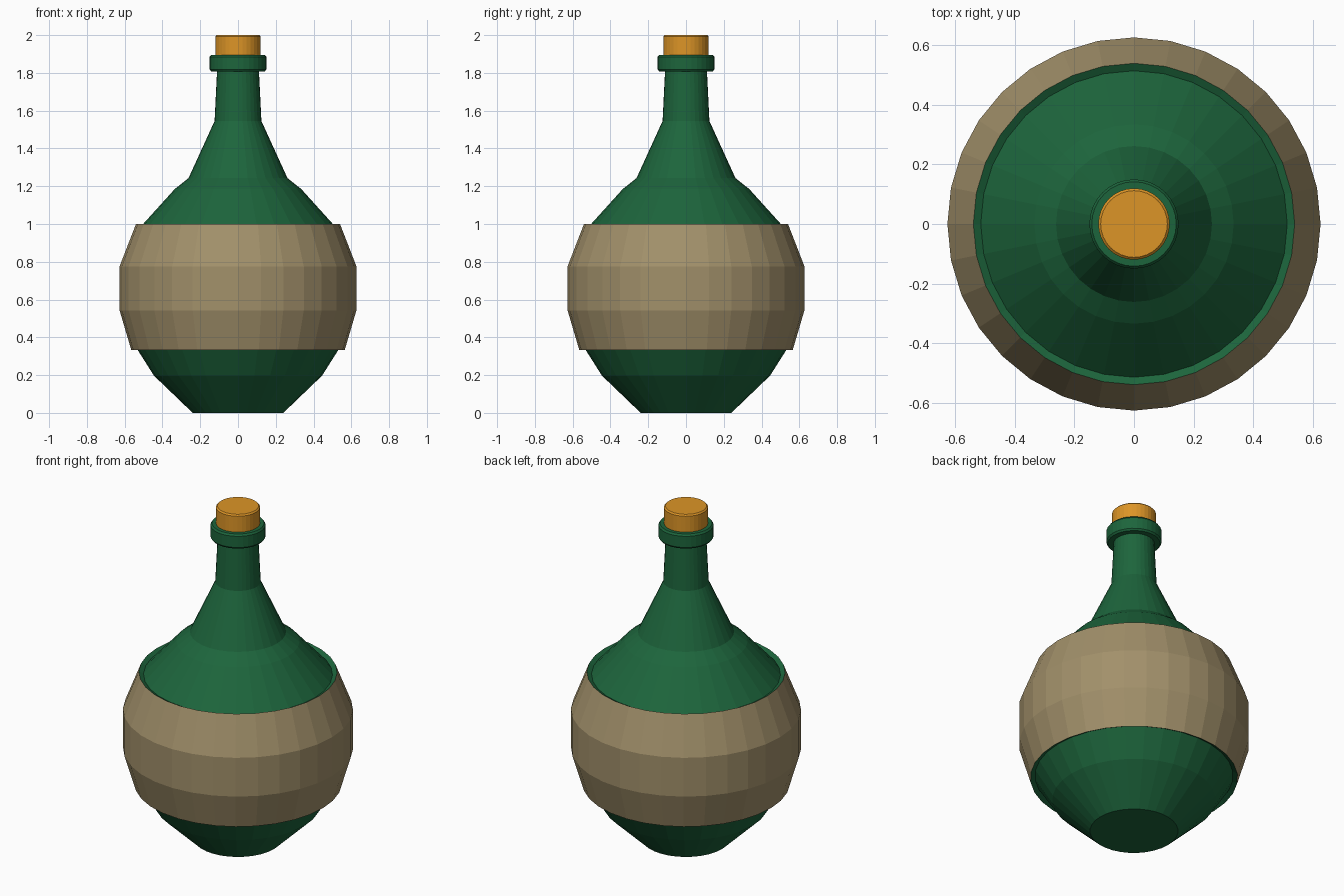
import bpy, bmesh, math

if "Cube" in bpy.data.objects:
    bpy.data.objects.remove(bpy.data.objects["Cube"])

SEGMENTS = 32


def material(name, rgb):
    m = bpy.data.materials.new(name)
    m.diffuse_color = (*rgb, 1)
    m.use_nodes = True
    m.node_tree.nodes["Principled BSDF"].inputs["Base Color"].default_value = m.diffuse_color
    return m


def lathe(name, profile, mats, slots=None):
    """Spin a closed (radius, z) profile about z; slots picks a material per ring."""
    bm = bmesh.new()
    rings = []
    for r, z in profile:
        ring = []
        for i in range(SEGMENTS):
            a = 2 * math.pi * i / SEGMENTS
            ring.append(bm.verts.new((r * math.cos(a), r * math.sin(a), z)))
        rings.append(ring)
    for k in range(len(rings) - 1):
        lo, hi = rings[k], rings[k + 1]
        for i in range(SEGMENTS):
            j = (i + 1) % SEGMENTS
            f = bm.faces.new((lo[i], lo[j], hi[j], hi[i]))
            f.material_index = slots[k] if slots else 0
    bm.faces.new(rings[0][::-1])
    bm.faces.new(rings[-1])
    mesh = bpy.data.meshes.new(name)
    bm.to_mesh(mesh)
    bm.free()
    for m in mats:
        mesh.materials.append(m)
    ob = bpy.data.objects.new(name, mesh)
    bpy.context.collection.objects.link(ob)
    return ob


green = material("green_glass", (0.012, 0.13, 0.045))
tan = material("wrap_tan", (0.36, 0.28, 0.145))
cork = material("cork_orange", (0.72, 0.30, 0.02))

# Bottle: base, inset lip, wrapped belly, inset lip, shoulder, neck
lathe("bottle",
      [(0.24, 0), (0.445, 0.197), (0.54, 0.347),
       (0.565, 0.333), (0.627, 0.543), (0.627, 0.776), (0.54, 1.0),
       (0.515, 0.986), (0.335, 1.185), (0.262, 1.243),
       (0.124, 1.545), (0.11, 1.83)],
      [green, tan],
      [0, 0, 0, 1, 1, 1, 0, 0, 0, 0, 0])

# Collar round the mouth
lathe("collar",
      [(0.142, 1.808), (0.15, 1.818), (0.15, 1.885), (0.142, 1.896)],
      [green])

# Stopper
lathe("stopper",
      [(0.12, 1.88), (0.12, 1.992), (0.112, 2.0)],
      [cork])
